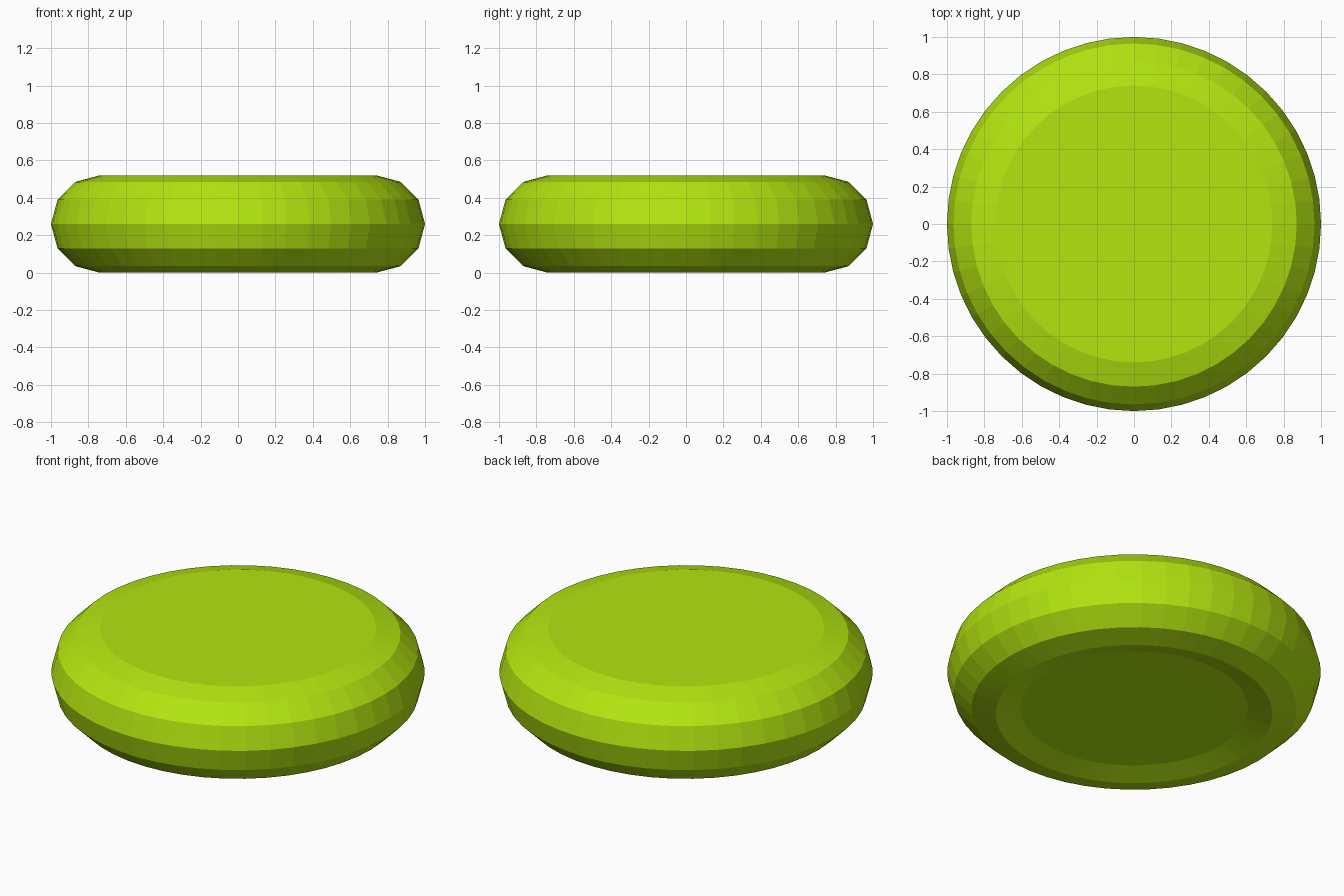
import bpy, bmesh
from math import cos, sin, pi, radians

if "Cube" in bpy.data.objects:
    bpy.data.objects.remove(bpy.data.objects["Cube"])

SEGMENTS = 48          # facets around the disc
MAJOR, MINOR = 0.74, 0.26

bm = bmesh.new()

# Rounded rim profile: from the top edge, around the outside, to the underside lip
rings = []
for angle in range(90, -121, -30):
    a = radians(angle)
    r, z = MAJOR + MINOR * cos(a), MINOR + MINOR * sin(a)
    rings.append([bm.verts.new((r * cos(2 * pi * i / SEGMENTS),
                                r * sin(2 * pi * i / SEGMENTS), z))
                  for i in range(SEGMENTS)])

# Flat facets between neighbouring rings
for upper, lower in zip(rings, rings[1:]):
    for i in range(SEGMENTS):
        j = (i + 1) % SEGMENTS
        bm.faces.new((upper[i], lower[i], lower[j], upper[j]))

# Flat top and slightly recessed bottom
bm.faces.new(rings[0])
bm.faces.new(rings[-1][::-1])
bmesh.ops.recalc_face_normals(bm, faces=bm.faces[:])

mesh = bpy.data.meshes.new("round_cushion")
bm.to_mesh(mesh)
bm.free()

# Lime green material
mat = bpy.data.materials.new("lime_green")
mat.diffuse_color = (0.45, 0.78, 0.005, 1)
mat.use_nodes = True
mat.node_tree.nodes["Principled BSDF"].inputs["Base Color"].default_value = mat.diffuse_color
mesh.materials.append(mat)

cushion = bpy.data.objects.new("round_cushion", mesh)
bpy.context.collection.objects.link(cushion)
